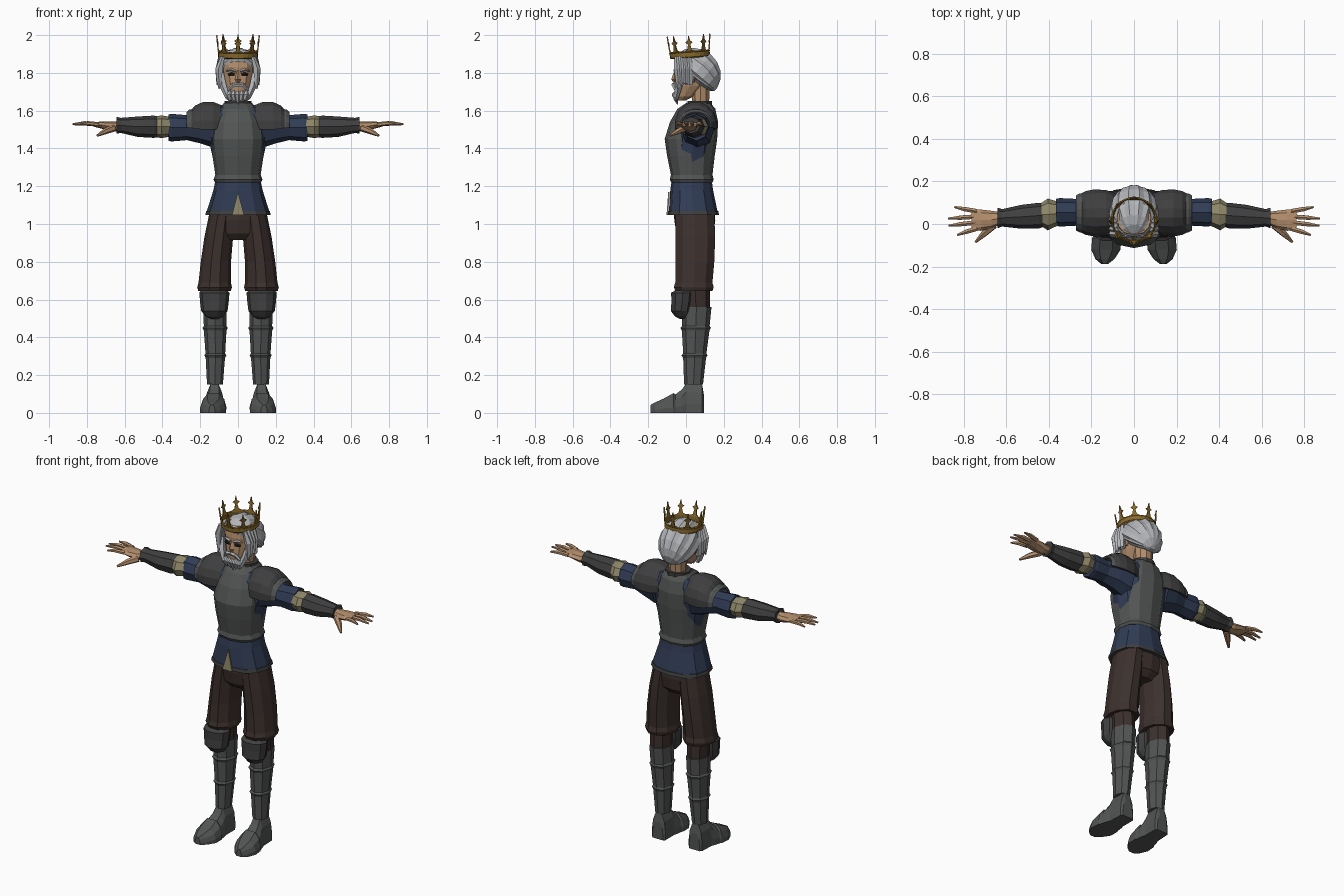
import bpy, bmesh
from math import sin, cos, pi, radians, copysign
from mathutils import Vector, Matrix

COL = dict(armour=(.085, .09, .088), plate=(.05, .05, .052), blue=(.03, .045, .09),
           brown=(.045, .03, .026), skin=(.45, .27, .15), hair=(.45, .46, .48),
           gold=(.24, .14, .025), beige=(.27, .24, .14), dark=(.015, .012, .01))
MATS = {}
for key, c in COL.items():
    MATS[key] = bpy.data.materials.new(key)
    MATS[key].diffuse_color = (*c, 1)


def finish(name, bm, mat, mirror=False, solid=0):
    bmesh.ops.recalc_face_normals(bm, faces=bm.faces)
    me = bpy.data.meshes.new(name)
    bm.to_mesh(me)
    bm.free()
    me.materials.append(MATS[mat])
    ob = bpy.data.objects.new(name, me)
    bpy.context.collection.objects.link(ob)
    if solid:
        m = ob.modifiers.new("thickness", 'SOLIDIFY')
        m.thickness, m.offset = solid, 0
    if mirror:
        ob.modifiers.new("mirror", 'MIRROR')
    return ob


def skin_rings(bm, rings, closed=True, caps=True):
    vs = [[bm.verts.new(p) for p in r] for r in rings]
    n = len(vs[0])
    for a, b in zip(vs, vs[1:]):
        for i in range(n if closed else n - 1):
            j = (i + 1) % n
            bm.faces.new((a[i], a[j], b[j], b[i]))
    if caps and closed:
        bm.faces.new(vs[0])
        bm.faces.new(vs[-1])


def loft(name, stations, mat, axis='z', n=8, p=1.0, mirror=False):
    """Stations are (position, centre, half width, y front, y back) along z or x."""
    rings = []
    for t, c, r, y0, y1 in stations:
        ring = []
        for i in range(n):
            a = 2 * pi * i / n
            u, v = (copysign(abs(f) ** p, f) for f in (cos(a), sin(a)))
            w, y = c + r * u, (y0 + y1) / 2 + (y1 - y0) / 2 * v
            ring.append((w, y, t) if axis == 'z' else (t, y, w))
        rings.append(ring)
    bm = bmesh.new()
    skin_rings(bm, rings)
    return finish(name, bm, mat, mirror)


def sweep(name, paths, mat, sides=5, mirror=False):
    """Tapered tubes; each path is a list of (x, y, z, radius)."""
    bm = bmesh.new()
    for path in paths:
        pts = [Vector(q[:3]) for q in path]
        rings = []
        for k, q in enumerate(path):
            t = (pts[min(k + 1, len(pts) - 1)] - pts[max(k - 1, 0)]).normalized()
            s = t.cross(Vector((.1, 1, .05))).normalized()
            u = s.cross(t)
            rings.append([pts[k] + q[3] * (s * cos(2 * pi * i / sides) + u * sin(2 * pi * i / sides))
                          for i in range(sides)])
        skin_rings(bm, rings)
    return finish(name, bm, mat, mirror)


# --- torso ---
loft("shirt", [(1.24, 0, .11, -.07, .13), (1.38, 0, .14, -.075, .145), (1.5, 0, .165, -.06, .155),
               (1.58, 0, .175, -.04, .145), (1.62, 0, .13, -.01, .125)], 'blue', n=12, p=.85)
loft("breastplate", [(1.22, 0, .122, -.078, .14), (1.235, 0, .13, -.086, .147), (1.26, 0, .12, -.08, .14),
                     (1.36, 0, .135, -.1, .152), (1.45, 0, .143, -.113, .165), (1.54, 0, .132, -.085, .17),
                     (1.61, 0, .1, -.045, .155), (1.64, 0, .075, 0, .13)], 'armour', n=12, p=.85)
loft("collar", [(1.6, 0, .07, 0, .14), (1.65, 0, .072, .005, .14)], 'plate', n=10)
loft("tunic_skirt", [(1.27, 0, .112, -.07, .132), (1.18, 0, .13, -.083, .143), (1.075, 0, .163, -.09, .165),
                     (1.05, 0, .168, -.092, .17)], 'blue', n=12, p=.85)
loft("tunic_hem", [(1.068, 0, .168, -.094, .171), (1.048, 0, .173, -.097, .175)], 'plate', n=12, p=.85)

# beige slit at the tunic front
bm = bmesh.new()
bm.faces.new([bm.verts.new(q) for q in ((-.032, -.099, 1.048), (.032, -.099, 1.048), (0, -.09, 1.17))])
finish("tunic_slit", bm, 'beige', solid=.008)

# --- shoulder plates: arched shells ---
for name, rows, mat in (
        ("pauldron", [(.085, .085, .10), (.13, .104, .118), (.185, .108, .118), (.225, .1, .1), (.245, .09, .075)], 'plate'),
        ("pauldron_lame", [(.2, .092, .085), (.255, .088, .078), (.27, .08, .065)], 'armour')):
    bm = bmesh.new()
    skin_rings(bm, [[(x, .052 + ry * cos(a), 1.525 + rz * sin(a))
                     for a in (radians(-12 + 204 * i / 9) for i in range(10))] for x, ry, rz in rows], closed=False)
    finish(name, bm, mat, True, .01)

# --- arms ---
loft("sleeve", [(.12, 1.5, .1, -.03, .15), (.2, 1.51, .083, -.02, .14), (.27, 1.51, .066, -.008, .118),
                (.35, 1.51, .073, -.012, .122), (.368, 1.51, .07, -.008, .118)], 'blue', 'x', mirror=True)
loft("elbow_cuff", [(.35, 1.515, .05, -.005, .105), (.375, 1.515, .055, -.015, .11), (.405, 1.515, .06, -.03, .12),
                    (.435, 1.515, .055, -.01, .1), (.45, 1.515, .045, 0, .09)], 'beige', 'x', mirror=True)
loft("bracer", [(.43, 1.515, .055, -.015, .098), (.445, 1.515, .059, -.02, .1), (.53, 1.515, .054, -.022, .09),
                (.62, 1.522, .04, -.012, .07), (.643, 1.523, .045, -.02, .077)], 'plate', 'x', mirror=True)
loft("palm", [(.625, 1.518, .027, 0, .055), (.67, 1.516, .026, -.022, .062), (.72, 1.523, .019, -.032, .068),
              (.765, 1.528, .012, -.03, .07)], 'skin', 'x', mirror=True)
tips = ((-.022, .832, -.052), (.007, .872, -.008), (.035, .875, .025), (.06, .845, .08))
sweep("fingers", [[(.74, y, 1.527, .012), (.74 + (tx - .74) * .55, y + (ty - y) * .5, 1.533, .0115),
                   (tx, ty, 1.528, .005)] for y, tx, ty in tips], 'skin', 6, True)
sweep("thumb", [[(.66, -.005, 1.508, .02), (.705, -.045, 1.49, .016), (.745, -.085, 1.468, .006)]], 'skin', 6, True)

# --- trousers and legs ---
loft("hips", [(1.1, 0, .14, -.065, .15), (1.02, 0, .15, -.062, .155), (.95, 0, .13, -.05, .145),
              (.915, 0, .07, -.02, .11)], 'brown', n=12, p=.85)
loft("trouser_leg", [(1.05, .085, .068, -.06, .155), (.93, .102, .076, -.062, .16), (.8, .117, .08, -.06, .155),
                     (.69, .123, .086, -.062, .145), (.665, .124, .092, -.07, .152), (.645, .124, .086, -.06, .145),
                     (.65, .124, .06, -.03, .12)], 'brown', n=10, mirror=True)
loft("knee", [(.67, .124, .06, -.03, .128), (.5, .122, .057, -.02, .128)], 'brown', mirror=True)
loft("knee_guard", [(.648, .125, .07, -.06, .035), (.636, .125, .08, -.082, .045), (.59, .125, .076, -.08, .04),
                    (.54, .125, .07, -.083, .03), (.51, .125, .045, -.06, .02), (.498, .125, .02, -.035, .01)],
     'plate', n=10, mirror=True)
loft("greave", [(.56, .122, .062, -.025, .135), (.46, .121, .06, -.02, .125), (.45, .121, .067, -.03, .132),
                (.435, .121, .06, -.022, .124), (.315, .12, .052, -.015, .108), (.305, .12, .058, -.025, .114),
                (.29, .12, .051, -.015, .106), (.15, .122, .042, -.01, .09)], 'armour', mirror=True)

# --- boots: flat-soled rings from heel to toe ---
bm = bmesh.new()
boot = ((.094, .122, .034, .1), (.085, .122, .044, .152), (.0, .124, .046, .155), (-.02, .125, .053, .125),
        (-.055, .128, .06, .098), (-.065, .129, .066, .105), (-.12, .132, .068, .075), (-.165, .137, .044, .055),
        (-.188, .138, .016, .042))
prof = ((-1, 0), (-1.02, .3), (-.85, .7), (-.45, 1), (.45, 1), (.85, .7), (1.02, .3), (1, 0))
skin_rings(bm, [[(cx + w * u, y, h * v) for u, v in prof] for y, cx, w, h in boot])
finish("boot", bm, 'armour', True)

# --- head ---
loft("neck", [(1.58, 0, .055, .02, .135), (1.65, 0, .05, .03, .125), (1.76, 0, .055, .02, .13)], 'skin', n=10)
loft("head", [(1.655, 0, .03, -.048, .0), (1.675, 0, .05, -.058, .04), (1.73, 0, .07, -.062, .1),
              (1.79, 0, .082, -.058, .12), (1.83, 0, .086, -.06, .125), (1.9, 0, .08, -.05, .11)],
     'skin', n=12, p=.85)
sweep("nose", [[(0, -.052, 1.815, .008), (0, -.062, 1.765, .016), (0, -.058, 1.75, .009)]], 'skin', 4)
sweep("eyes", [[(.018, -.055, 1.79, .008), (.035, -.053, 1.793, .011), (.05, -.047, 1.789, .007)]], 'dark', 5, True)
sweep("ears", [[(.083, .035, 1.75, .009), (.092, .04, 1.79, .016), (.088, .04, 1.81, .008)]], 'skin', 5, True)

# hair cap: ridged locks swept from forehead to nape
bm = bmesh.new()
d, e, ctr = Vector((0, .76, -.65)), Vector((0, .65, .76)), Vector((0, .05, 1.8))
rings = []
for k in range(9):
    t = radians(8 + 164 * k / 8)
    ring = []
    for i in range(28):
        a = 2 * pi * i / 28
        r = sin(t) * (1 if i % 2 else .94)
        ring.append(ctr - d * .14 * cos(t) + Vector((.117 * r * sin(a), 0, 0))
                    + e * r * cos(a) * (.13 if cos(a) > 0 else .045))
    rings.append(ring)
skin_rings(bm, rings)
finish("hair", bm, 'hair')

# side locks, beard, moustache and brows
side = [[(.08 + .004 * k, .022 * k - .05, 1.885, .012), (.1, .022 * k - .045, 1.82, .02),
         (.098, .02 * k - .04, 1.76 - .008 * k, .016), (.1, .022 * k - .045, 1.715 + .012 * k, .003)] for k in range(4)]
sweep("side_locks", side, 'hair', 5, True)
jaw = [[(.088, -.02, 1.8, .014), (.078, -.038, 1.73, .02), (.055, -.052, 1.675, .015), (.045, -.05, 1.65, .003)]]
sweep("jaw_beard", jaw, 'hair', 5, True)
chin = [[(x, -.05, 1.705, .008), (x, -.06, 1.685, .016), (x * .85, -.052, 1.66, .012),
         (x * .8, -.045, 1.632 + abs(x) * .4, .002)] for x in (-.045, -.022, 0, .022, .045)]
sweep("chin_beard", chin, 'hair')
sweep("moustache", [[(0, -.068, 1.738, .01), (.025, -.066, 1.735, .012), (.048, -.056, 1.712, .008),
                     (.054, -.05, 1.69, .002)]], 'hair', 5, True)
sweep("eyebrows", [[(.012, -.06, 1.808, .006), (.035, -.058, 1.818, .008), (.062, -.045, 1.81, .003)]], 'hair', 4, True)

# --- crown: band and eight pointed finials, leaning slightly ---
bm = bmesh.new()
skin_rings(bm, [[(r * cos(2 * pi * i / 24), r * sin(2 * pi * i / 24), z) for i in range(24)]
                for r, z in ((.098, -.018), (.103, -.014), (.103, .01), (.106, .014))], caps=False)
half = [(.036, .008), (.012, .022), (.006, .05), (.019, .062), (.007, .07), (0, .1)]
outline = half + [(-u, v) for u, v in half[-2::-1]]
for k in range(8):
    rot = Matrix.Rotation(k * pi / 4, 3, 'Z')
    bm.faces.new([bm.verts.new(rot @ Vector((u, -.103 + .012 * (u / .036) ** 2 * .5 - .1 * v, v)))
                  for u, v in outline])
crown = finish("crown", bm, 'gold', solid=.007)
crown.location = (0, .02, 1.9)
crown.rotation_euler = (radians(4), 0, 0)
